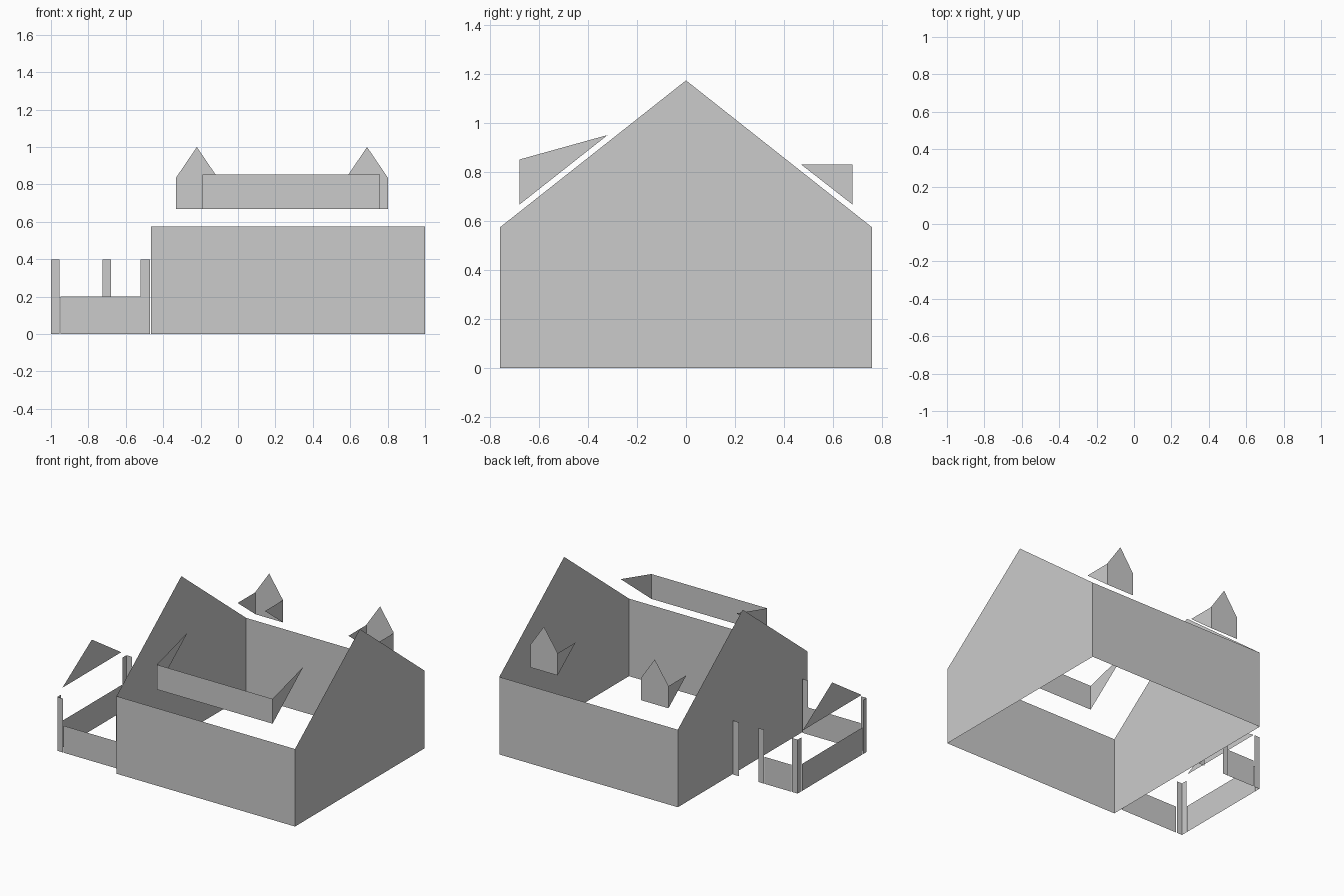
import bpy

if "Cube" in bpy.data.objects:
    bpy.data.objects.remove(bpy.data.objects["Cube"])


def panels(name, polys):
    """One object made of flat, zero-thickness panels."""
    verts, faces = [], []
    for p in polys:
        faces.append(range(len(verts), len(verts) + len(p)))
        verts += p
    me = bpy.data.meshes.new(name)
    me.from_pydata(verts, [], [list(f) for f in faces])
    me.update()
    ob = bpy.data.objects.new(name, me)
    bpy.context.collection.objects.link(ob)
    return ob


def along_x(x0, x1, y, z0, z1):
    return [(x0, y, z0), (x1, y, z0), (x1, y, z1), (x0, y, z1)]


def along_y(y0, y1, x, z0, z1):
    return [(x, y0, z0), (x, y1, z0), (x, y1, z1), (x, y0, z1)]


def side(x, profile):
    return [(x, y, z) for y, z in profile]


# House walls: two eaves walls and two gable walls
L, R, D, EAVE, RIDGE = -0.465, 1.0, 0.76, 0.575, 1.175
panels("eaves_walls", [along_x(L, R, -D, 0, EAVE), along_x(R, L, D, 0, EAVE)])
gable = [(-D, 0), (D, 0), (D, EAVE), (0, RIDGE), (-D, EAVE)]
panels("gable_walls", [side(R, gable), side(L, gable)[::-1]])

# Wide shed dormer on the front roof slope
cheek = [(-0.68, 0.668), (-0.32, 0.952), (-0.68, 0.852)]
panels("front_dormer", [along_x(-0.19, 0.76, -0.68, 0.668, 0.852),
                        side(0.76, cheek), side(-0.19, cheek)[::-1]])

# Two small gabled dormers on the back roof slope
cheek = [(0.47, 0.832), (0.68, 0.668), (0.68, 0.832)]
for name, c in (("back_dormer_left", -0.22), ("back_dormer_right", 0.69)):
    w, y = 0.112, 0.68
    face = [(c + w, y, 0.668), (c - w, y, 0.668), (c - w, y, 0.835),
            (c, y, 1.0), (c + w, y, 0.835)]
    panels(name, [face, side(c + w, cheek), side(c - w, cheek)[::-1]])

# Porch: corner posts folded from two strips, flat posts elsewhere
PX, F, B, W, G, H = -1.0, -0.69, 0.12, 0.045, 0.052, 0.4
panels("porch_corner_posts", [
    along_x(PX, PX + W, F, 0, H), along_y(F + W, F, PX, 0, H),
    along_x(PX + W, PX, B, 0, H), along_y(B, B - W, PX, 0, H)])
panels("porch_wall_posts", [
    along_x(L - 0.055, L - 0.006, F, 0, H), along_x(L - 0.006, L - 0.055, B, 0, H)])
panels("porch_entry_post", [along_x(-0.68, -0.725, B, 0, H)])

# Low porch parapet, open at the entrance on the back side
panels("porch_parapet", [
    along_x(PX + G, L - 0.055, F, 0, 0.2),
    along_y(B - G, F + G, PX, 0, 0.2),
    along_x(-0.73, PX + G, B, 0, 0.2)])

# Porch gable triangle
panels("porch_gable", [side(PX, [(0.06, 0.445), (-0.63, 0.445), (-0.285, 0.67)])])
